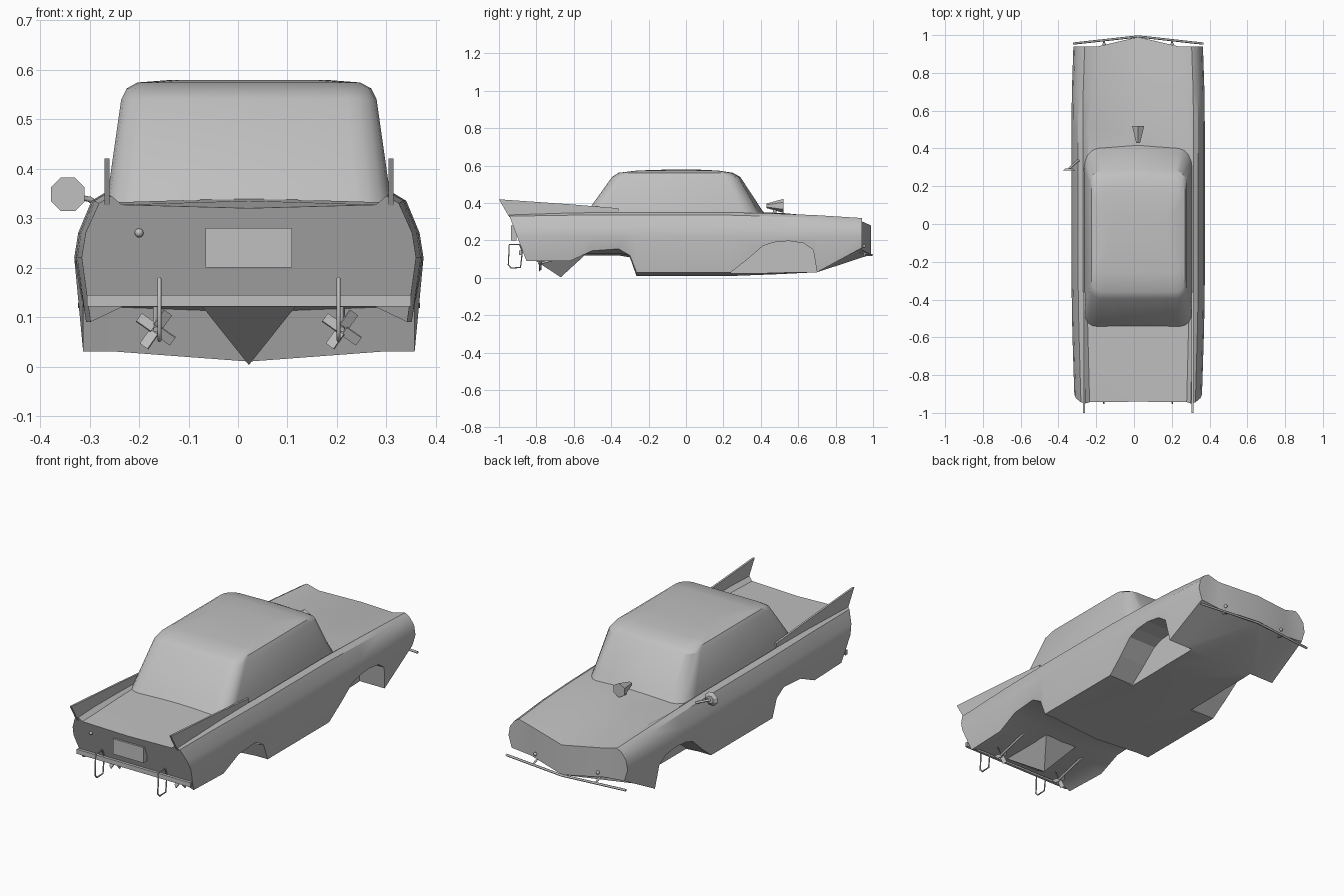
import bpy, bmesh, math
from mathutils import Vector, Matrix

if bpy.data.objects.get("Cube"):
    bpy.data.objects.remove(bpy.data.objects["Cube"])

CX = 0.022   # centre line of the car

grey = bpy.data.materials.new("plain_grey")
grey.use_nodes = True
grey.diffuse_color = (0.53, 0.53, 0.53, 1)
grey.node_tree.nodes["Principled BSDF"].inputs["Base Color"].default_value = (0.53, 0.53, 0.53, 1)


def finish(name, bm, loc=(CX, 0, 0), smooth=None):
    bmesh.ops.recalc_face_normals(bm, faces=bm.faces)
    me = bpy.data.meshes.new(name)
    bm.to_mesh(me)
    bm.free()
    me.materials.append(grey)
    ob = bpy.data.objects.new(name, me)
    ob.location = loc
    bpy.context.collection.objects.link(ob)
    if smooth:
        bpy.ops.object.select_all(action='DESELECT')
        ob.select_set(True)
        bpy.context.view_layer.objects.active = ob
        bpy.ops.object.shade_smooth_by_angle(angle=math.radians(smooth))
    return ob


def mirror(ob):
    m = ob.modifiers.new("mirror", 'MIRROR')
    m.merge_threshold = 0.0005
    return ob


def box(name, centre, size):
    bm = bmesh.new()
    bmesh.ops.create_cube(bm, size=1, matrix=Matrix.Translation(centre) @ Matrix.Diagonal((*size, 1)))
    return finish(name, bm)


def side_prism(name, outline, u0, u1):
    """Extrude a (y, z) outline across the car from u0 to u1."""
    bm = bmesh.new()
    a = [bm.verts.new((u0, y, z)) for y, z in outline]
    b = [bm.verts.new((u1, y, z)) for y, z in outline]
    bm.faces.new(a)
    bm.faces.new(b)
    for i in range(len(a)):
        j = (i + 1) % len(a)
        bm.faces.new((a[i], a[j], b[j], b[i]))
    return finish(name, bm)


def rod(name, points, radius, closed=False, loc=(CX, 0, 0)):
    cu = bpy.data.curves.new(name, 'CURVE')
    cu.dimensions = '3D'
    cu.bevel_depth = radius
    cu.bevel_resolution = 1
    cu.use_fill_caps = True
    sp = cu.splines.new('POLY')
    sp.points.add(len(points) - 1)
    for p, co in zip(sp.points, points):
        p.co = (*co, 1)
    sp.use_cyclic_u = closed
    cu.materials.append(grey)
    ob = bpy.data.objects.new(name, cu)
    ob.location = loc
    bpy.context.collection.objects.link(ob)
    return ob


# Body shell: half sections lofted along y, then mirrored
# y, sill z, floor z, keel z, half width, fender z, deck z, inner fender u
stations = [
    (-0.95, .09, .12, .12, .338, .345, .32, .257),
    (-0.62, .09, .12, .12, .347, .35, .335, .265),
    (-0.50, .145, .13, .12, .350, .35, .34, .268),
    (-0.36, .155, .13, .12, .352, .35, .345, .268),
    (-0.30, .12, .12, .11, .353, .35, .345, .268),
    (-0.265, .03, .03, .01, .353, .35, .345, .268),
    (0.24, .03, .03, .01, .353, .35, .35, .268),
    (0.50, .03, .03, .02, .353, .343, .348, .262),
    (0.70, .03, .03, .03, .351, .335, .33, .24),
    (0.94, .16, .15, .125, .343, .32, .28, .215),
]
bm = bmesh.new()
rings = []
for k, (y, sill, floor, keel, w, top, deck, inner) in enumerate(stations):
    half = [(0, keel), (inner, floor), (w - .018, sill), (w, max(.22, sill + .03)), (w - .008, .27),
            (w - .035, top - .015), (w - .06, top), (inner, top - .018), (0, deck)]
    ring = []
    for u, z in half:
        yy = y
        if k == 0:                                   # raked tail
            yy += 0.38 * (top - z)
        if k == len(stations) - 1 and u < inner:     # pointed bow
            yy += 0.05
        ring.append(bm.verts.new((u, yy, z)))
    rings.append(ring)
for a, b in zip(rings, rings[1:]):
    for i in range(8):
        bm.faces.new((a[i], a[i + 1], b[i + 1], b[i]))
for r in (rings[0], rings[-1]):
    for quad in ((0, 1, 7, 8), (1, 2, 6, 7), (2, 3, 5, 6), (3, 4, 5)):
        bm.faces.new([r[i] for i in quad])
body = mirror(finish("body", bm, smooth=28))

# Front wheel wells, open at the bottom
arch = [(.23, -.05), (.24, .03), (.33, .10), (.41, .17), (.47, .19), (.55, .197), (.63, .185),
        (.68, .15), (.70, .03), (.70, -.05)]
cutter = mirror(side_prism("wheel_well_cutter", arch, .19, .5))
cutter.hide_render = True
cutter.hide_viewport = False
cut = body.modifiers.new("wells", 'BOOLEAN')
cut.operation = 'DIFFERENCE'
cut.solver = 'EXACT'
cut.object = cutter
bpy.context.view_layer.update()
bpy.ops.object.select_all(action='DESELECT')
body.select_set(True)
bpy.context.view_layer.objects.active = body
for m in list(body.modifiers):
    if m.type in {'MIRROR', 'BOOLEAN'}:
        bpy.ops.object.modifier_apply(modifier=m.name)
bpy.data.objects.remove(cutter)

# Cabin: stacked rounded rectangles; bow is the curve of the front glass
levels = [(.33, -.545, .43, .287, .07, .05), (.365, -.52, .405, .283, .07, .045),
          (.54, -.395, .29, .258, .06, .015), (.562, -.36, .25, .247, .06, .01),
          (.574, -.26, .17, .225, .05, 0), (.579, -.1, .06, .16, .05, 0)]
bm = bmesh.new()
loops = []
for z, back, front, w, r, bow in levels:
    loop = []
    for sx, sy, start in ((1, 1, 0), (-1, 1, 90), (-1, -1, 180), (1, -1, 270)):
        for step in range(5):
            t = math.radians(start + step * 22.5)
            x = sx * (w - r) + r * math.cos(t)
            y = (front - r if sy > 0 else back + r) + r * math.sin(t)
            if sy > 0:
                y -= bow * (x / w) ** 2
            loop.append(bm.verts.new((x, y, z)))
        if start == 0:
            loop.append(bm.verts.new((0, front, z)))
    loops.append(loop)
for a, b in zip(loops, loops[1:]):
    for i in range(len(a)):
        j = (i + 1) % len(a)
        bm.faces.new((a[i], a[j], b[j], b[i]))
bm.faces.new(loops[-1])
bm.faces.new(loops[0])
finish("cabin", bm, smooth=30)

# Tail fins
fin = [(-1.0, .42), (-.6, .392), (-.36, .372), (-.36, .335), (-.945, .325)]
mirror(side_prism("tail_fins", fin, .282, .292))

# Skeg under the tail
bm = bmesh.new()
base = [bm.verts.new(p) for p in ((-.095, -.85, .122), (.095, -.85, .122), (.095, -.54, .122), (-.095, -.54, .122))]
tip = bm.verts.new((0, -.67, .003))
bm.faces.new(base)
for i in range(4):
    bm.faces.new((base[i], base[(i + 1) % 4], tip))
finish("skeg", bm)

# Propellers with four angled blades on a shaft
for side, label in ((-1, "right"), (1, "left")):
    bm = bmesh.new()
    for n in range(4):
        turn = Matrix.Rotation(math.radians(35 + 90 * n), 4, 'Y')
        pitch = Matrix.Rotation(math.radians(30), 4, 'X')
        bmesh.ops.create_cube(bm, size=1, matrix=turn @ Matrix.Translation((.024, 0, 0)) @ pitch
                              @ Matrix.Diagonal((.036, .004, .022, 1)))
    finish(label + "_propeller", bm, (CX + side * .188, -.78, .075))
    rod(label + "_propeller_shaft", [(side * .188, -.79, .075), (side * .188, -.6, .125)], .006)

# Rear bumper and guards
box("rear_bumper", (0, -.885, .133), (.655, .014, .024))
for side, label in ((-1, "right"), (1, "left")):
    u = side * .181
    rod(label + "_bumper_guard", [(u, -.875, .14), (u, -.89, .178), (u, -.945, .178), (u, -.95, .07),
                                  (u, -.935, .053), (u, -.885, .055)], .004, True)

# Front bumper, brackets and bolts
rod("front_bumper", [(-.345, .955, .123), (0, .993, .123), (.345, .955, .123)], .006)
for side, label in ((-1, "right"), (1, "left")):
    rod(label + "_bumper_bracket", [(side * .18, .90, .15), (side * .18, .97, .125)], .005)
    bm = bmesh.new()
    bmesh.ops.create_uvsphere(bm, u_segments=8, v_segments=6, radius=.009)
    finish(label + "_nose_bolt", bm, (CX + side * .18, .952, .17), smooth=60)

# Rear plate and lock
box("rear_plate", (0, -.92, .24), (.175, .03, .08))
bm = bmesh.new()
bmesh.ops.create_uvsphere(bm, u_segments=8, v_segments=6, radius=.009)
finish("deck_lock", bm, (-.2, -.925, .27), smooth=60)

# Horn-shaped lamp on the hood
bm = bmesh.new()
bmesh.ops.create_cone(bm, cap_ends=True, segments=6, radius1=.037, radius2=.012, depth=.09,
                      matrix=Matrix.Rotation(math.radians(90), 4, 'X'))
finish("hood_lamp", bm, (CX, .475, .385))
rod("hood_lamp_stem", [(0, .475, .34), (0, .475, .375)], .01)

# Door mirror on the right side only
bm = bmesh.new()
bmesh.ops.create_cone(bm, cap_ends=True, segments=8, radius1=.037, radius2=.02, depth=.012,
                      matrix=Matrix.Rotation(math.radians(-90), 4, 'X') @ Matrix.Rotation(math.radians(22.5), 4, 'Z'))
finish("mirror_head", bm, (-.344, .288, .348))
rod("mirror_arm", [(-.344, .292, .346), (-.30, .335, .338), (-.28, .335, .325)], .006, loc=(0, 0, 0))
